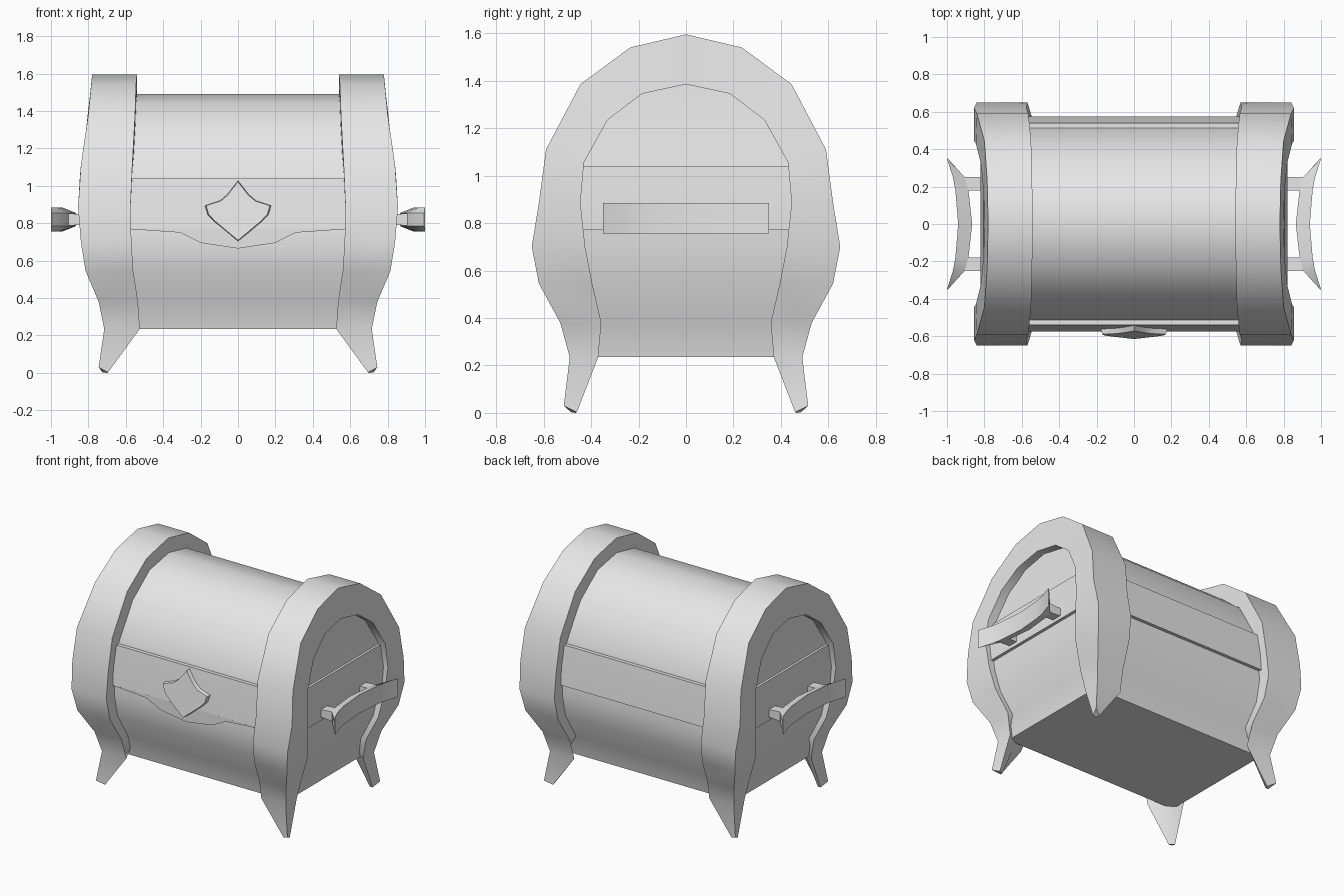
import bpy
import bmesh

# Remove the default cube
cube = bpy.data.objects.get("Cube")
if cube:
    bpy.data.objects.remove(cube, do_unlink=True)

grey = bpy.data.materials.new("plain_grey")
grey.use_nodes = True
grey.diffuse_color = (0.8, 0.8, 0.8, 1)
grey.node_tree.nodes["Principled BSDF"].inputs["Base Color"].default_value = (0.8, 0.8, 0.8, 1)


def loft(name, rings, mirror=False):
    """Skin a run of equal rings, cap both ends, shade smooth by angle."""
    bm = bmesh.new()
    rows = [[bm.verts.new(p) for p in ring] for ring in rings]
    n = len(rows[0])
    for a, b in zip(rows, rows[1:]):
        for i in range(n):
            j = (i + 1) % n
            bm.faces.new((a[i], a[j], b[j], b[i]))
    bm.faces.new(rows[0])
    bm.faces.new(rows[-1])
    bmesh.ops.remove_doubles(bm, verts=bm.verts[:], dist=0.0005)
    bmesh.ops.recalc_face_normals(bm, faces=bm.faces[:])
    mesh = bpy.data.meshes.new(name)
    bm.to_mesh(mesh)
    bm.free()
    mesh.materials.append(grey)
    obj = bpy.data.objects.new(name, mesh)
    bpy.context.collection.objects.link(obj)
    bpy.ops.object.select_all(action="DESELECT")
    obj.select_set(True)
    bpy.context.view_layer.objects.active = obj
    bpy.ops.object.shade_smooth_by_angle(angle=0.7)
    if mirror:
        mod = obj.modifiers.new("other_end", "MIRROR")
        mod.use_bisect_axis = (False, False, False)
    return obj


def rectangles(rows):
    """Horizontal rectangles from (half width, half depth, height)."""
    return [[(x, y, z), (-x, y, z), (-x, -y, z), (x, -y, z)] for x, y, z in rows]


# Chest body: tapered base, protruding rim and rounded lid
loft("chest_base", rectangles([
    (0.68, 0.43, 0.235), (0.705, 0.46, 0.38), (0.775, 0.54, 0.545),
    (0.795, 0.56, 0.70), (0.80, 0.55, 0.79)]))
loft("rim", rectangles([(0.82, 0.575, 0.77), (0.82, 0.562, 0.89), (0.805, 0.54, 1.04)]))
loft("lid", rectangles([
    (0.79, 0.515, 1.03), (0.785, 0.51, 1.06), (0.75, 0.385, 1.30),
    (0.74, 0.205, 1.445), (0.74, 0.0001, 1.49)]))

# Scalloped lower edge of the front rim
scallop = [(0, 0.665), (0.2, 0.695), (0.31, 0.75), (0.6, 0.77)]
columns = [(-x, z) for x, z in scallop[:0:-1]] + scallop
loft("front_apron", [
    [(x, -0.575, 0.772), (x, -0.575, z), (x, -0.54, z), (x, -0.54, 0.772)]
    for x, z in columns])

# End arches with splayed legs:
# outer y, z / inner y, z / outer face x at both / inward face x
half = [
    (0.235, 1.54, 0.185, 1.345, 0.785, 0.805, 0.545),
    (0.445, 1.385, 0.33, 1.235, 0.80, 0.82, 0.55),
    (0.59, 1.11, 0.43, 1.055, 0.84, 0.845, 0.565),
    (0.62, 0.885, 0.445, 0.885, 0.855, 0.855, 0.575),
    (0.65, 0.70, 0.425, 0.70, 0.84, 0.84, 0.57),
    (0.62, 0.545, 0.395, 0.545, 0.815, 0.815, 0.56),
    (0.53, 0.38, 0.357, 0.38, 0.745, 0.745, 0.535),
    (0.49, 0.235, 0.37, 0.235, 0.715, 0.715, 0.525),
    (0.515, 0.03, 0.46, 0.003, 0.745, 0.725, 0.695),
]


def arch_ring(row, side):
    yo, zo, yi, zi, xo, xm, xi = row
    if zo < 0.1:    # foot tip
        inner = (0.70, side * 0.465, 0)
        return [(xo, side * yo, zo), (xi, side * 0.485, 0.003), inner, (xm, side * yi, zi)]
    if zo < 0.3:    # legs narrow to a three-sided section
        inner = ((xo + xi) / 2, side * (yo + yi) / 2, zi)
    else:
        inner = (xi, side * yi, zi)
    return [(xo, side * yo, zo), (xi, side * yo, zo), inner, (xm, side * yi, zi)]


crown = (0, 1.595, 0, 1.385, 0.78, 0.80, 0.54)
arch = [arch_ring(r, -1) for r in reversed(half)]
arch += [arch_ring(crown, 1)] + [arch_ring(r, 1) for r in half]
loft("end_arch", arch, mirror=True)

# Carrying handles: curved bar, wider on the outside, on two posts
bar = [(0, 0.94, 0.865), (0.18, 0.955, 0.885), (0.25, 0.968, 0.905), (0.35, 1.0, 0.995)]
stations = [(-y, o, i) for y, o, i in bar[:0:-1]] + bar
loft("handle_bar", [
    [(o, y, 0.885), (o, y, 0.755), (i, y, 0.785), (i, y, 0.855)]
    for y, o, i in stations], mirror=True)
for side, label in ((-1, "front"), (1, "back")):
    loft(label + "_handle_post", [
        [(x, side * y, z) for y, z in ((0.18, 0.82 - h), (0.25, 0.82 - h),
                                       (0.25, 0.82 + h), (0.18, 0.82 + h))]
        for x, h in ((0.80, 0.025), (0.92, 0.034))], mirror=True)

# Lock plate: pointed shield with bevelled sides
shield = [(0, 1.03), (0.06, 0.955), (0.1, 0.922), (0.185, 0.895), (0.17, 0.845), (0.13, 0.805), (0, 0.70)]
outline = shield + [(-x, z) for x, z in shield[-2:0:-1]]
back = [(x, -0.53, z) for x, z in outline]
front = [(x * 0.92, -0.615 + 0.13 * (z - 0.7), 0.87 + (z - 0.87) * 0.95) for x, z in outline]
loft("lock_plate", [back, front])
